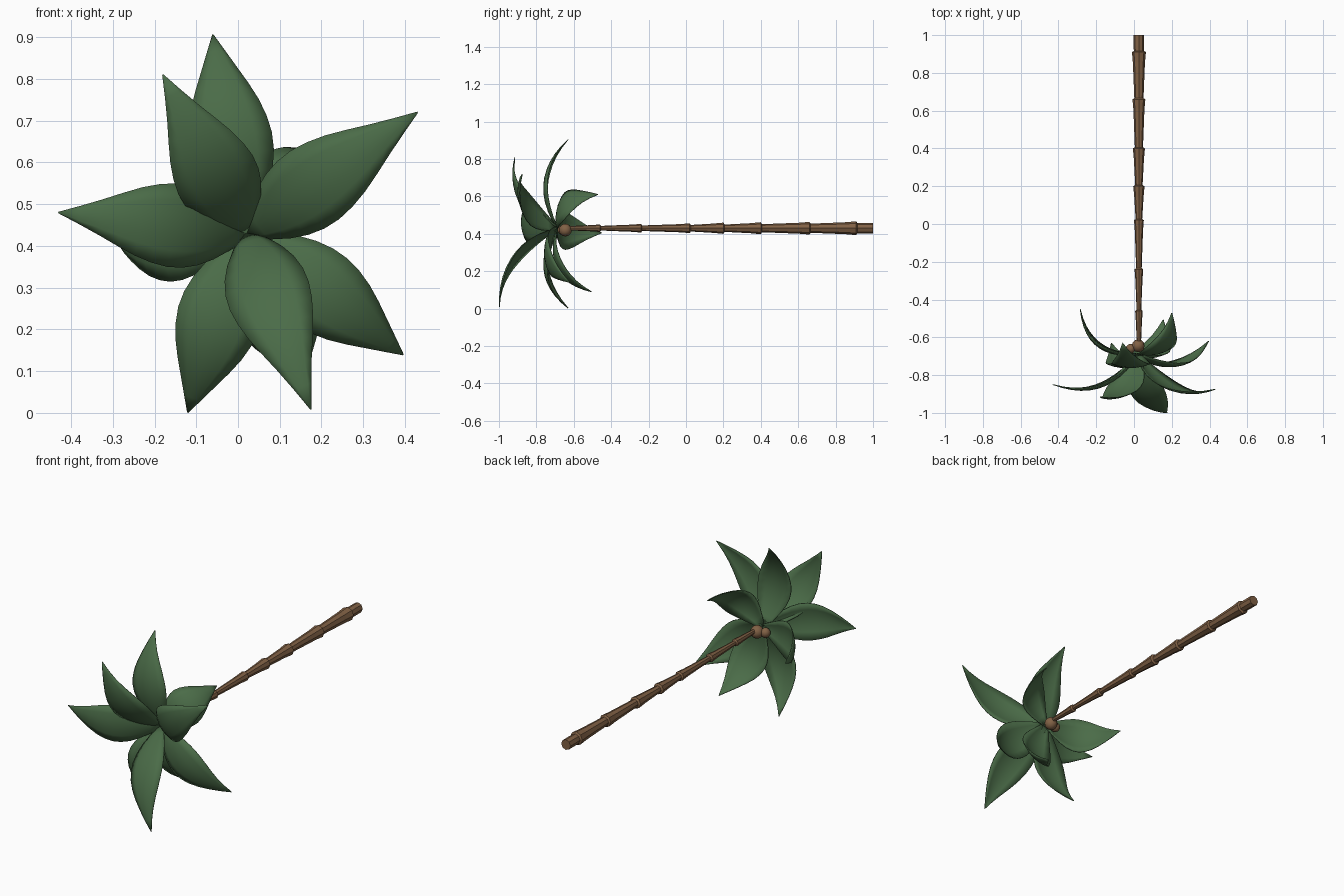
import bpy, bmesh, math
from mathutils import Vector

if "Cube" in bpy.data.objects:
    bpy.data.objects.remove(bpy.data.objects["Cube"])


def material(name, color):
    m = bpy.data.materials.new(name)
    m.diffuse_color = color
    m.use_nodes = True
    m.node_tree.nodes["Principled BSDF"].inputs["Base Color"].default_value = m.diffuse_color
    return m


GREEN = material("leaf_green", (0.07, 0.15, 0.065, 1))
BROWN = material("bark_brown", (0.22, 0.12, 0.06, 1))
CROWN = Vector((0.02, -0.69, 0.43))


def finish(name, bm, mat):
    bmesh.ops.recalc_face_normals(bm, faces=bm.faces)
    me = bpy.data.meshes.new(name)
    bm.to_mesh(me)
    bm.free()
    ob = bpy.data.objects.new(name, me)
    bpy.context.collection.objects.link(ob)
    me.materials.append(mat)
    return ob


# Trunk: rings along y, each section flaring into a skirt at its lower end
sections = [(1.0, 0.028), (0.91, 0.037), (0.66, 0.034), (0.40, 0.032), (0.20, 0.030),
            (0.02, 0.026), (-0.24, 0.023), (-0.46, 0.020)]
profile = []
for i, (y, r) in enumerate(sections):
    end = sections[i + 1][0] if i + 1 < len(sections) else -0.66
    core = 0.028 - 0.016 * (1 - y) / 1.5
    core_end = 0.028 - 0.016 * (1 - end) / 1.5
    profile += [(y, r), (y - 0.055, (core + r) / 2 if i else core), (end + 0.006, core_end)]
bm = bmesh.new()
SIDES = 8
rings = []
for y, r in profile:
    rings.append([bm.verts.new((0.026 + r * math.cos(2 * math.pi * k / SIDES), y,
                                0.43 + r * math.sin(2 * math.pi * k / SIDES)))
                  for k in range(SIDES)])
for a, b in zip(rings, rings[1:]):
    for k in range(SIDES):
        n = (k + 1) % SIDES
        bm.faces.new((a[k], a[n], b[n], b[k]))
bm.faces.new(rings[0])
bm.faces.new(rings[-1])
trunk = finish("trunk", bm, BROWN)

# Coconuts under the crown
for i, (pos, r) in enumerate([((0.022, -0.645, 0.42), 0.034), ((-0.018, -0.66, 0.42), 0.026)]):
    bm = bmesh.new()
    bmesh.ops.create_uvsphere(bm, u_segments=12, v_segments=8, radius=r)
    bmesh.ops.translate(bm, vec=pos, verts=bm.verts)
    ob = finish(f"coconut_{i + 1}", bm, BROWN)
    ob.data.shade_smooth()

# Leaves: arched blades swept from the crown to each tip
WIDTHS = [0.018, 0.045, 0.070, 0.088, 0.098, 0.100, 0.094, 0.082, 0.064, 0.043, 0.022, 0.001]
ACROSS = [-1, -0.6, -0.25, 0, 0.25, 0.6, 1]


def leaf(name, tip):
    tip = Vector(tip)
    chord = tip - CROWN
    radial = Vector((chord.x, 0, chord.z)).normalized()
    side = radial.cross(Vector((0, 1, 0))).normalized()
    out = chord.cross(side).normalized()
    if out.y > 0:
        out = -out
    ctrl = (CROWN + tip) / 2 + out * 0.2
    bm = bmesh.new()
    rows = []
    for i, w in enumerate(WIDTHS):
        t = i / (len(WIDTHS) - 1)
        p = CROWN * (1 - t) ** 2 + ctrl * 2 * t * (1 - t) + tip * t * t
        tan = ((ctrl - CROWN) * (1 - t) + (tip - ctrl) * t).normalized()
        n = tan.cross(side).normalized()
        if n.dot(out) < 0:
            n = -n
        rows.append([bm.verts.new(p + side * (w * s) - n * (0.2 * w * s * s)) for s in ACROSS])
    for a, b in zip(rows, rows[1:]):
        for k in range(len(ACROSS) - 1):
            bm.faces.new((a[k], a[k + 1], b[k + 1], b[k]))
    ob = finish(name, bm, GREEN)
    ob.data.shade_smooth()
    mod = ob.modifiers.new("thickness", 'SOLIDIFY')
    mod.thickness = 0.004
    mod.offset = 0


TIPS = [(-0.06, -0.63, 0.905), (-0.18, -0.915, 0.81), (0.43, -0.875, 0.72),
        (-0.43, -0.85, 0.48), (0.395, -0.62, 0.14), (0.175, -0.998, 0.008),
        (-0.12, -0.63, 0.002), (0.2, -0.47, 0.61), (0.155, -0.505, 0.09),
        (-0.285, -0.45, 0.405)]
for i, tip in enumerate(TIPS):
    leaf(f"leaf_{i + 1}", tip)
